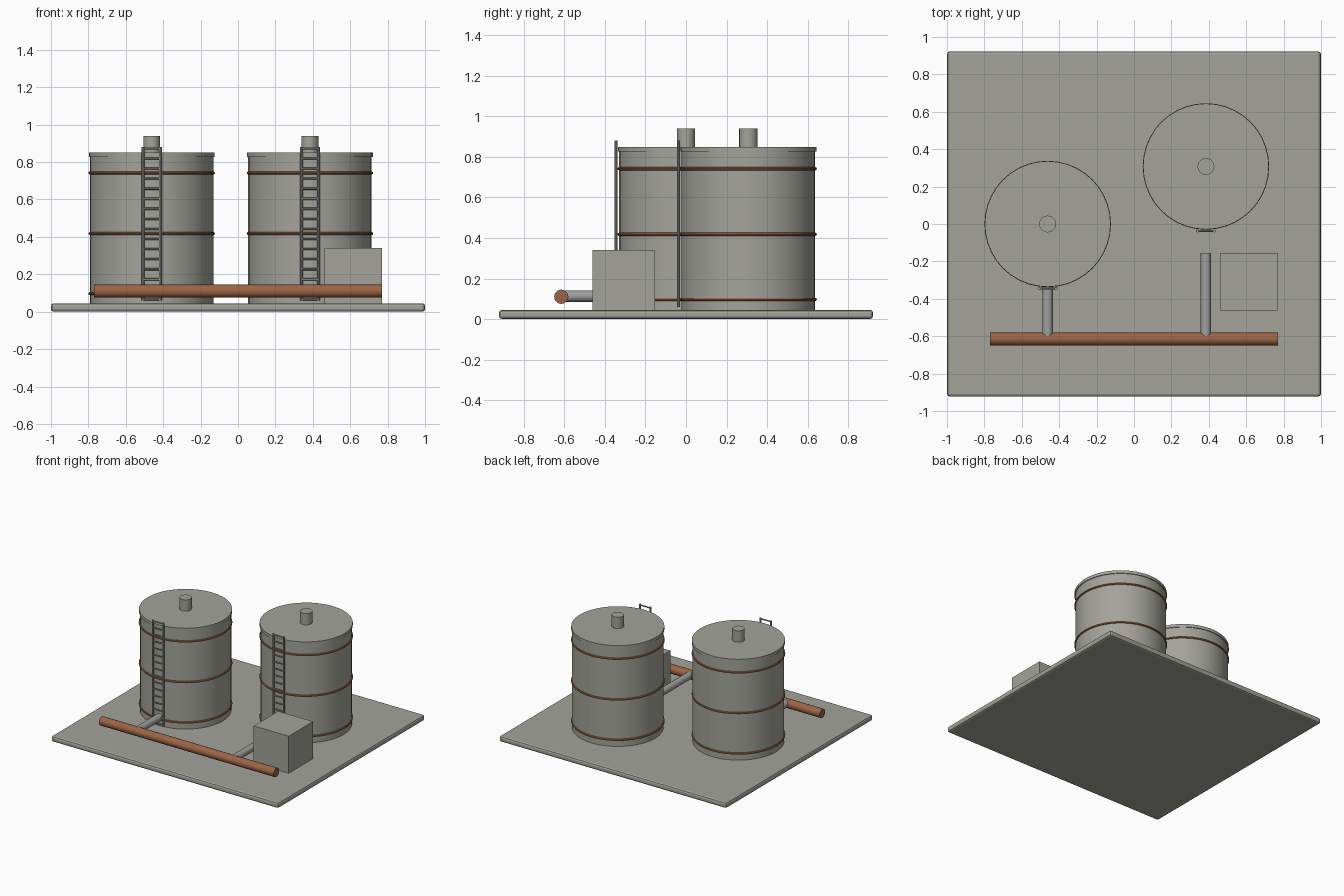
import bpy
import bmesh
import math
from mathutils import Vector

cube = bpy.data.objects.get("Cube")
if cube:
    bpy.data.objects.remove(cube, do_unlink=True)

U = 1 / 13          # layout module
BASE_TOP = 0.045


def material(name, rgb):
    mat = bpy.data.materials.new(name)
    mat.use_nodes = True
    mat.diffuse_color = (*rgb, 1)
    mat.node_tree.nodes["Principled BSDF"].inputs["Base Color"].default_value = (*rgb, 1)
    return mat


CONCRETE = material("warm_grey", (0.37, 0.37, 0.33))
STEEL = material("steel_grey", (0.34, 0.35, 0.34))
RUST = material("rust_brown", (0.33, 0.13, 0.06))


def finish(obj, name, mat, smooth=True):
    obj.name = name
    obj.data.name = name
    obj.data.materials.append(mat)
    if smooth:
        bpy.ops.object.shade_smooth_by_angle(angle=math.radians(35))
    return obj


def rod(name, start, end, radius, mat, sides=16):
    """Cylinder between two points."""
    a, b = Vector(start), Vector(end)
    bpy.ops.mesh.primitive_cylinder_add(
        vertices=sides, radius=radius, depth=(b - a).length, location=(a + b) / 2,
        rotation=(b - a).to_track_quat('Z', 'Y').to_euler())
    return finish(bpy.context.object, name, mat)


def box(name, center, size, mat, bevel=0):
    bpy.ops.mesh.primitive_cube_add(size=1, location=center)
    obj = bpy.context.object
    bm = bmesh.new()
    bm.from_mesh(obj.data)
    bmesh.ops.scale(bm, vec=size, verts=bm.verts)
    if bevel:
        bmesh.ops.bevel(bm, geom=bm.edges[:], offset=bevel, segments=2,
                        profile=0.5, affect='EDGES')
    bm.to_mesh(obj.data)
    bm.free()
    return finish(obj, name, mat, smooth=False)


def ladder(side, x, y):
    """Two rails joined by evenly spaced rungs."""
    half, low, high, rungs = 0.046, 0.06, 0.88, 16
    parts = [rod(f"{side}_ladder", (x + s * half, y, low), (x + s * half, y, high),
                 0.008, STEEL, 8) for s in (-1, 1)]
    for i in range(rungs):
        z = low + 0.006 + i * (high - low - 0.013) / (rungs - 1)
        parts.append(rod("rung", (x - half, y, z), (x + half, y, z), 0.006, STEEL, 6))
    bpy.ops.object.select_all(action='DESELECT')
    for part in parts:
        part.select_set(True)
    bpy.context.view_layer.objects.active = parts[0]
    bpy.ops.object.join()


def tank(side, x, y):
    radius, top = 0.33, 0.85
    rod(f"{side}_tank_body", (x, y, BASE_TOP - 0.005), (x, y, top - 0.01), radius, CONCRETE, 40)
    rod(f"{side}_tank_lid", (x, y, top - 0.024), (x, y, top), radius + 0.006, CONCRETE, 40)
    rod(f"{side}_tank_vent", (x, y, top - 0.01), (x, y, 0.94), 0.045, CONCRETE, 20)
    # hoops around the shell
    for label, z in (("lower", 0.097), ("middle", 0.418), ("upper", 0.742)):
        bpy.ops.mesh.primitive_torus_add(
            location=(x, y, z), major_radius=radius, minor_radius=0.008,
            major_segments=40, minor_segments=8)
        finish(bpy.context.object, f"{side}_tank_{label}_hoop", RUST)
    ladder(side, x, y - 0.345)
    # feed pipe running out to the main pipe
    rod(f"{side}_feed_pipe", (x, -2 * U, 0.113), (x, -8 * U, 0.113), 0.028, STEEL)


# Ground slab
box("base_slab", (0, 0, BASE_TOP / 2), (2, 24 * U, BASE_TOP), CONCRETE, bevel=0.015)

# Two tanks
tank("right", -6 * U, 0)
tank("left", 5 * U, 4 * U)

# Main pipe across the front
rod("main_pipe", (-10 * U, -8 * U, 0.11), (10 * U, -8 * U, 0.11), 0.035, RUST, 20)

# Pump housing
box("pump_housing", (8 * U, -4 * U, 0.19), (4 * U, 4 * U, 0.3), CONCRETE)
